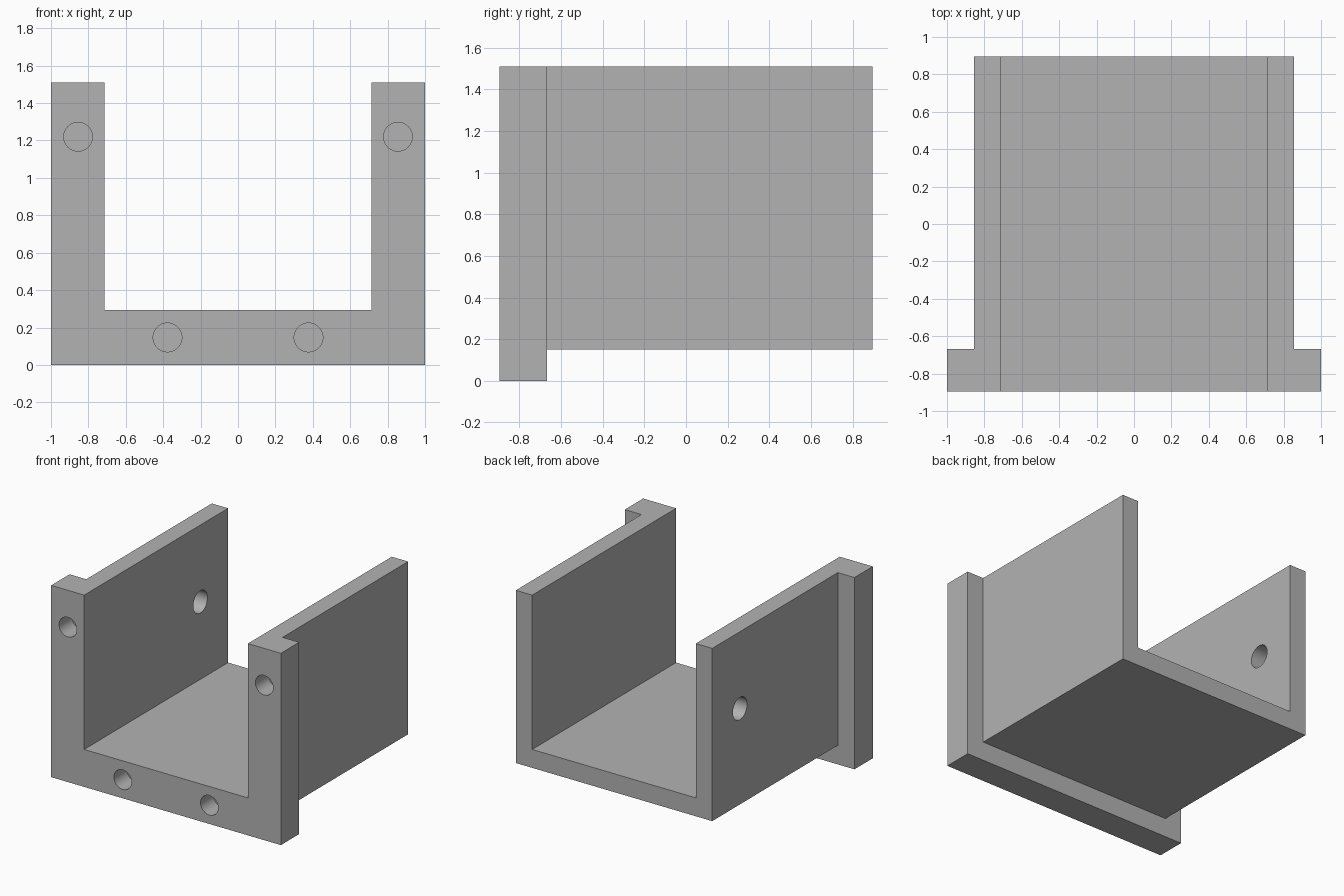
import bpy
import math

cube = bpy.data.objects.get("Cube")
if cube:
    bpy.data.objects.remove(cube, do_unlink=True)

# Main dimensions
HALF_DEPTH, HEIGHT = 0.895, 1.51
FLANGE_BACK = -0.667
WALL_OUT, WALL_IN = 0.855, 0.713
BASE, FLOOR = 0.15, 0.295
OVER = 0.2


def box(name, low, high):
    """Axis-aligned box between two corners."""
    mid = [(a + b) / 2 for a, b in zip(low, high)]
    bpy.ops.mesh.primitive_cube_add(size=1, location=mid)
    obj = bpy.context.object
    obj.name = name
    obj.scale = [b - a for a, b in zip(low, high)]
    bpy.ops.object.transform_apply(location=True, rotation=False, scale=True)
    return obj


def drill(name, radius, length, centre, rotation):
    """Round cutter for a hole."""
    bpy.ops.mesh.primitive_cylinder_add(vertices=48, radius=radius, depth=length,
                                        location=centre, rotation=rotation)
    bpy.context.object.name = name
    return bpy.context.object


def cut(target, cutter):
    """Subtract the cutter, then remove it."""
    cutter.hide_render = True
    mod = target.modifiers.new(cutter.name, "BOOLEAN")
    mod.operation = "DIFFERENCE"
    mod.solver = "EXACT"
    mod.object = cutter
    bpy.context.view_layer.objects.active = target
    bpy.ops.object.modifier_apply(modifier=mod.name)
    bpy.data.objects.remove(cutter, do_unlink=True)


# Solid block that the flanged channel is cut from
bracket = box("channel_bracket", (-1, -HALF_DEPTH, 0), (1, HALF_DEPTH, HEIGHT))

# Open channel between the walls
cut(bracket, box("channel_cutter", (-WALL_IN, -HALF_DEPTH - OVER, FLOOR),
                 (WALL_IN, HALF_DEPTH + OVER, HEIGHT + OVER)))

# Step in behind the front flange, below and on both sides
cut(bracket, box("underside_cutter", (-1 - OVER, FLANGE_BACK, -OVER),
                 (1 + OVER, HALF_DEPTH + OVER, BASE)))
for side in (-1, 1):
    xs = sorted((side * WALL_OUT, side * (1 + OVER)))
    cut(bracket, box("side_cutter", (xs[0], FLANGE_BACK, -OVER),
                     (xs[1], HALF_DEPTH + OVER, HEIGHT + OVER)))

# Blind screw holes in the front flange
HOLE_DEPTH = 0.16
for x, z in ((0.855, 1.22), (0.377, 0.147)):
    for side in (-1, 1):
        cut(bracket, drill("screw_hole_cutter", 0.077, HOLE_DEPTH * 2,
                           (side * x, -HALF_DEPTH, z), (math.pi / 2, 0, 0)))

# Through hole in the right wall only
cut(bracket, drill("wall_hole_cutter", 0.088, 0.5,
                   (-(WALL_OUT + WALL_IN) / 2, 0.55, 0.905), (0, math.pi / 2, 0)))

# Single grey material
grey = bpy.data.materials.new("plain grey")
grey.use_nodes = True
colour = (0.45, 0.45, 0.45, 1)
grey.diffuse_color = colour
grey.node_tree.nodes["Principled BSDF"].inputs["Base Color"].default_value = colour
bracket.data.materials.clear()
bracket.data.materials.append(grey)

bpy.ops.object.select_all(action="DESELECT")
bracket.select_set(True)
bpy.context.view_layer.objects.active = bracket
bpy.ops.object.shade_smooth_by_angle(angle=math.radians(30))
